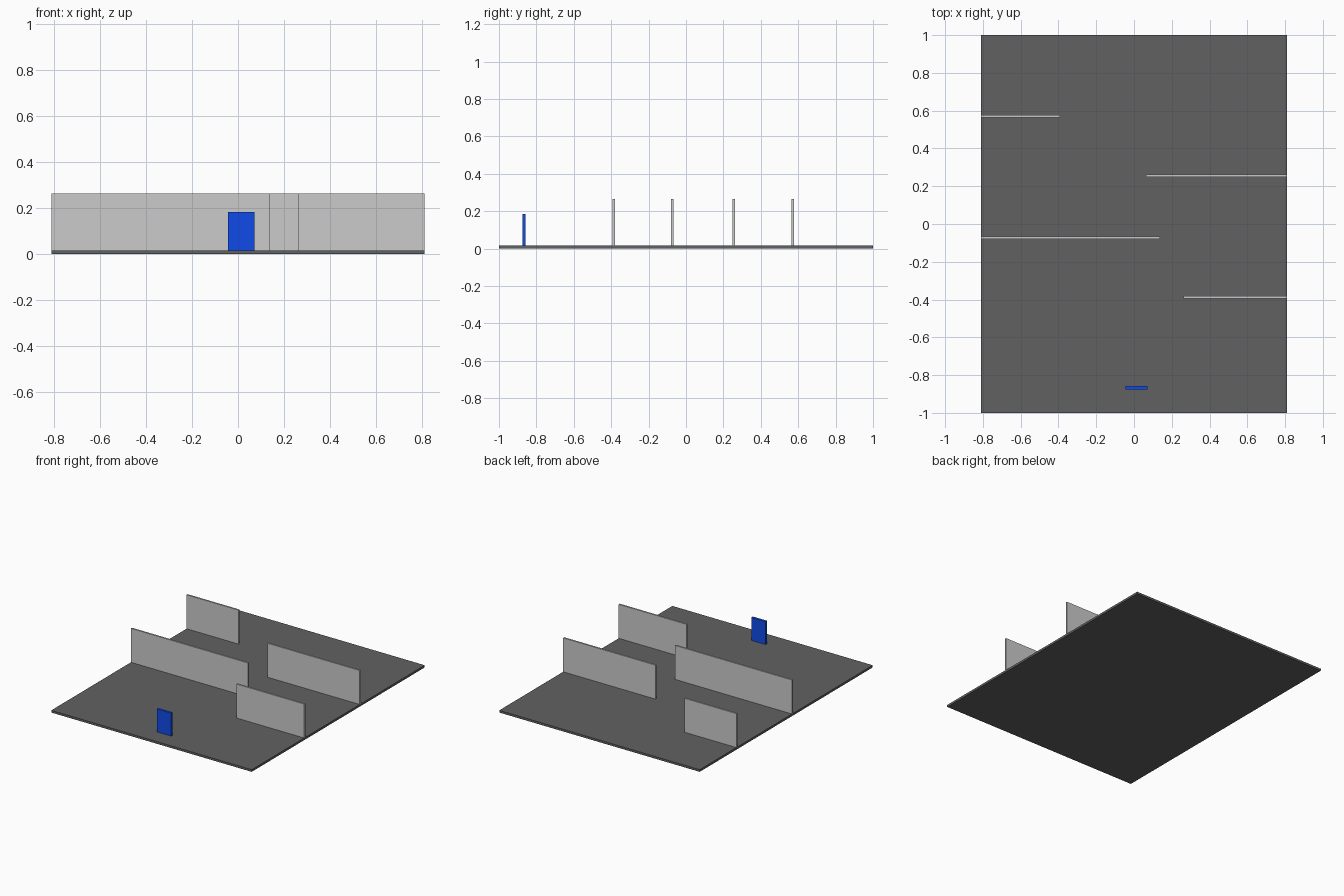
import bpy

if "Cube" in bpy.data.objects:
    bpy.data.objects.remove(bpy.data.objects["Cube"])


def material(name, rgb):
    m = bpy.data.materials.new(name)
    m.diffuse_color = (*rgb, 1.0)
    m.use_nodes = True
    m.node_tree.nodes["Principled BSDF"].inputs["Base Color"].default_value = m.diffuse_color
    return m


def box(name, x, y, z, mat=None):
    """Box spanning the given (min, max) ranges."""
    bpy.ops.mesh.primitive_cube_add(size=1)
    o = bpy.context.object
    o.name = name
    o.location = [(a + b) / 2 for a, b in (x, y, z)]
    o.scale = [b - a for a, b in (x, y, z)]
    bpy.ops.object.transform_apply(location=True, rotation=True, scale=True)
    if mat:
        o.data.materials.append(mat)
    return o


W, FLOOR, WALL_TOP, T = 0.811, 0.016, 0.264, 0.0125
dark = material("dark_grey", (0.12, 0.12, 0.12))
blue = material("blue", (0.005, 0.07, 0.8))

# Floor slab
box("floor", (-W, W), (-1, 1), (0, FLOOR), dark)

# Staggered walls, reaching in from alternating sides
for i, (x0, x1, y) in enumerate([(0.262, W, -0.387), (-W, 0.137, -0.073),
                                 (0.063, W, 0.255), (-W, -0.392, 0.57)]):
    box(f"wall_{i + 1}", (x0, x1), (y - T / 2, y + T / 2), (FLOOR, WALL_TOP))

# Blue upright panel at the front
box("blue_panel", (-0.044, 0.072), (-0.875, -0.858), (FLOOR, 0.184), blue)
